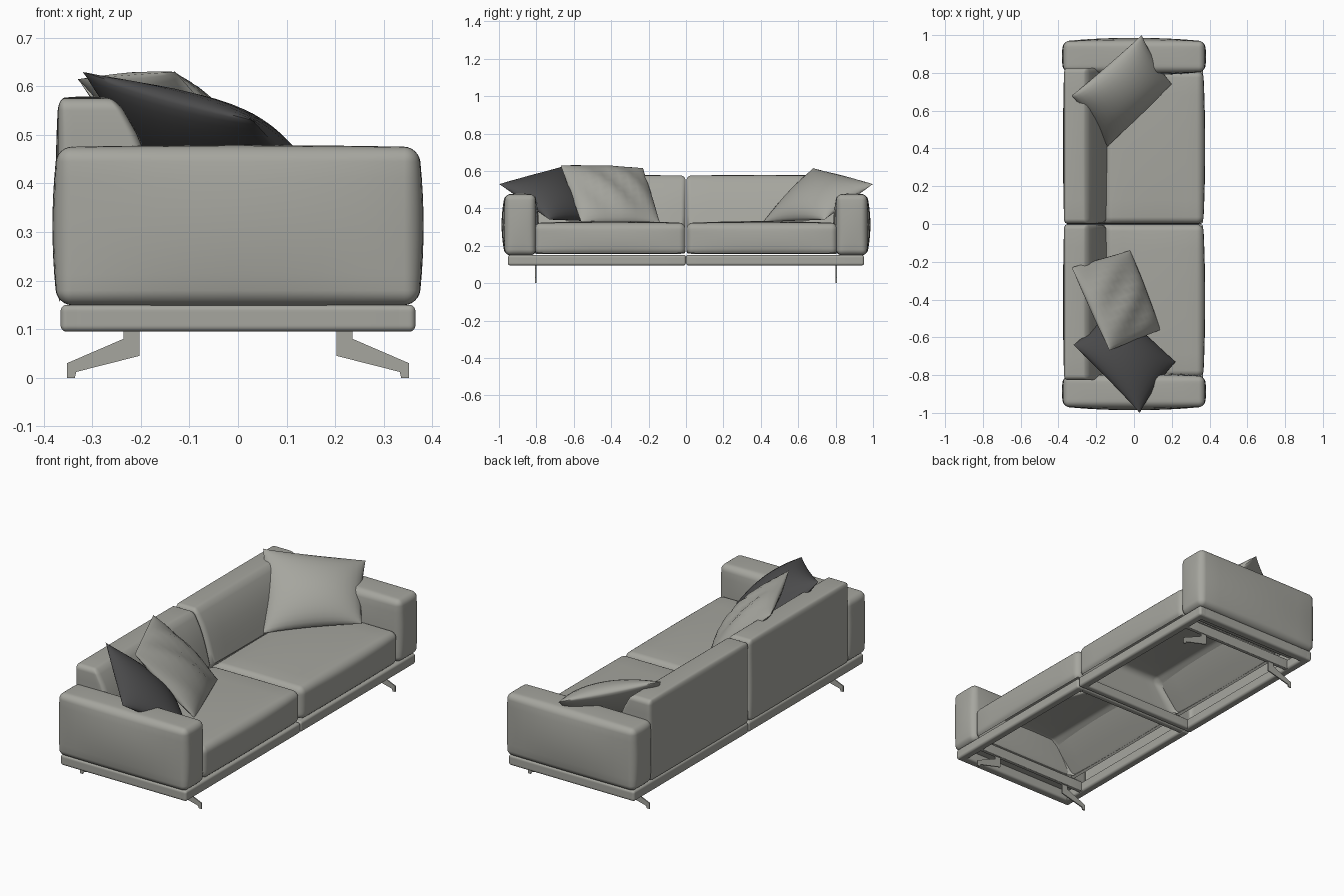
import bpy, bmesh, math
from mathutils import Vector

if "Cube" in bpy.data.objects:
    bpy.data.objects.remove(bpy.data.objects["Cube"])


def material(name, rgb):
    m = bpy.data.materials.new(name)
    m.diffuse_color = (*rgb, 1)
    m.use_nodes = True
    m.node_tree.nodes["Principled BSDF"].inputs["Base Color"].default_value = m.diffuse_color
    return m


GREY = material("warm grey upholstery", (0.38, 0.38, 0.345))
DARK = material("charcoal fabric", (0.075, 0.075, 0.077))


def finish(name, bm, mat, angle=40):
    bmesh.ops.recalc_face_normals(bm, faces=bm.faces)
    me = bpy.data.meshes.new(name)
    bm.to_mesh(me)
    bm.free()
    ob = bpy.data.objects.new(name, me)
    bpy.context.collection.objects.link(ob)
    me.materials.append(mat)
    bpy.ops.object.select_all(action='DESELECT')
    bpy.context.view_layer.objects.active = ob
    ob.select_set(True)
    bpy.ops.object.shade_smooth_by_angle(angle=math.radians(angle))
    return ob


def soft_box(name, lo, hi, r, bulge=(0, 0, 0), shape=None, open_bottom=False):
    """Rounded box with puffed sides and an optional extra deformation."""
    lo, hi = Vector(lo), Vector(hi)
    c, h = (lo + hi) / 2, (hi - lo) / 2
    bm = bmesh.new()
    bmesh.ops.create_cube(bm, size=2)
    bmesh.ops.subdivide_edges(bm, edges=bm.edges[:], cuts=13, use_grid_fill=True)
    if open_bottom:
        low = [f for f in bm.faces if f.calc_center_median().z < -0.999]
        bmesh.ops.delete(bm, geom=low, context='FACES')
    for v in bm.verts:
        q, inner = Vector(), Vector()
        for i in range(3):
            k, s = abs(v.co[i]) * 7, math.copysign(1, v.co[i])
            flat = h[i] - r
            q[i] = s * (flat * k / 4 if k <= 4 else
                        flat + r * math.tan(math.pi / 4 * (k - 4) / 3))
            inner[i] = max(-flat, min(flat, q[i]))
        p = inner + (q - inner).normalized() * r
        n = [p[i] / h[i] for i in range(3)]
        for i in range(3):
            a, b = (i + 1) % 3, (i + 2) % 3
            p[i] += n[i] * bulge[i] * (1 - n[a] ** 2) * (1 - n[b] ** 2)
        v.co = p + c
        if shape:
            v.co = shape(v.co)
    return finish(name, bm, GREY)


def lean(p):
    # front of the backrest curves back above the seat and tucks in below it
    t = max(0, (p.z - 0.30) / 0.28)
    w = max(0, (p.x + 0.37) / 0.23)
    low = max(0, (0.31 - p.z) / 0.16)
    return Vector((p.x - (0.075 * t + 0.04 * t ** 4 + 0.14 * low) * w, p.y, p.z))


def tuck(p):
    # rear of the seat slopes down under the backrest
    w = max(0, min(1, (0.367 - p.x) / 0.517)) ** 4
    low = max(0, (0.31 - p.z) / 0.16)
    return Vector((p.x - 0.14 * low * w, p.y, p.z))


def pillow(name, top_a, top_b, low_a, low_b, mat, up=0.09, down=0.045,
           crease=0.0, pinch=0.04):
    """Square pillow stretched between four pointed corners."""
    A, B, C, D = map(Vector, (top_a, top_b, low_a, low_b))
    nrm = (B - A).cross(C - A).normalized()
    if nrm.z < 0:
        nrm = -nrm
    bm = bmesh.new()
    n = 16
    for thick in (up, -down):
        g = []
        for i in range(n + 1):
            for j in range(n + 1):
                # finer rows near the seam
                u = math.sin(math.pi / 2 * (2 * i / n - 1))
                v = math.sin(math.pi / 2 * (2 * j / n - 1))
                uu = u * (1 - pinch * (1 - v * v))
                vv = v * (1 - pinch * (1 - u * u))
                s, t = (uu + 1) / 2, (vv + 1) / 2
                p = A.lerp(B, s).lerp(C.lerp(D, s), t)
                e = max(0, (1 - u * u) * (1 - v * v))
                d = thick * e ** 0.55 + crease * e * math.sin(7 * u + 4 * v)
                p = p + nrm * d
                p.z = max(p.z, 0.315)
                g.append(bm.verts.new(p))
        for i in range(n):
            for j in range(n):
                k = i * (n + 1) + j
                bm.faces.new((g[k], g[k + 1], g[k + n + 2], g[k + n + 1]))
    bmesh.ops.remove_doubles(bm, verts=bm.verts, dist=0.0005)
    finish(name, bm, mat, 60)


def leg(name, sx, y):
    outline = [(0.203, 0.097), (0.236, 0.097), (0.236, 0.08), (0.352, 0.03),
               (0.352, 0.0), (0.336, 0.0), (0.333, 0.012), (0.203, 0.045)]
    bm = bmesh.new()
    f = bm.faces.new([bm.verts.new((sx * x, y - 0.003, z)) for x, z in outline])
    ex = bmesh.ops.extrude_face_region(bm, geom=[f])
    for v in ex["geom"]:
        if isinstance(v, bmesh.types.BMVert):
            v.co.y += 0.006
    finish(name, bm, GREY, 20)


for s, side in ((1, "right"), (-1, "left")):
    def box(name, x0, x1, y0, y1, z0, z1, r, **kw):
        ys = sorted((s * y0, s * y1))
        return soft_box(f"{side}_{name}", (x0, ys[0], z0), (x1, ys[1], z1), r, **kw)

    # upholstered masses
    box("arm", -0.372, 0.372, 0.805, 0.968, 0.15, 0.475, 0.03,
        bulge=(0.01, 0.018, 0.004))
    box("seat", -0.15, 0.367, 0.002, 0.81, 0.15, 0.322, 0.035,
        bulge=(0.01, 0, 0.01), shape=tuck, open_bottom=True)
    box("backrest", -0.37, -0.145, 0.003, 0.825, 0.15, 0.575, 0.025,
        bulge=(0.006, 0, 0.004), shape=lean, open_bottom=True)
    # base frame
    box("base_front_rail", 0.32, 0.365, 0.001, 0.952, 0.095, 0.15, 0.012)
    box("base_back_rail", -0.365, -0.32, 0.001, 0.952, 0.095, 0.15, 0.012)
    box("base_end_rail", -0.365, 0.365, 0.905, 0.952, 0.095, 0.15, 0.012)
    box("base_middle_rail", -0.35, 0.35, 0.001, 0.035, 0.097, 0.15, 0.01)
    box("base_inner_rail", -0.33, 0.33, 0.79, 0.812, 0.097, 0.15, 0.004)
    # blade legs
    leg(f"{side}_front_leg", 1, s * 0.803)
    leg(f"{side}_back_leg", -1, s * 0.803)

# loose pillows
pillow("right_corner_pillow", (-0.33, 0.68, 0.615), (0.04, 1.0, 0.53),
       (-0.14, 0.41, 0.325), (0.20, 0.74, 0.34), GREY)
pillow("left_corner_pillow", (-0.32, -0.64, 0.63), (0.03, -1.0, 0.53),
       (-0.12, -0.43, 0.325), (0.22, -0.73, 0.34), DARK)
pillow("left_loose_pillow", (-0.33, -0.23, 0.615), (-0.13, -0.67, 0.63),
       (-0.02, -0.14, 0.325), (0.14, -0.56, 0.325), GREY, 0.07, 0.05, 0.012, 0.0)
